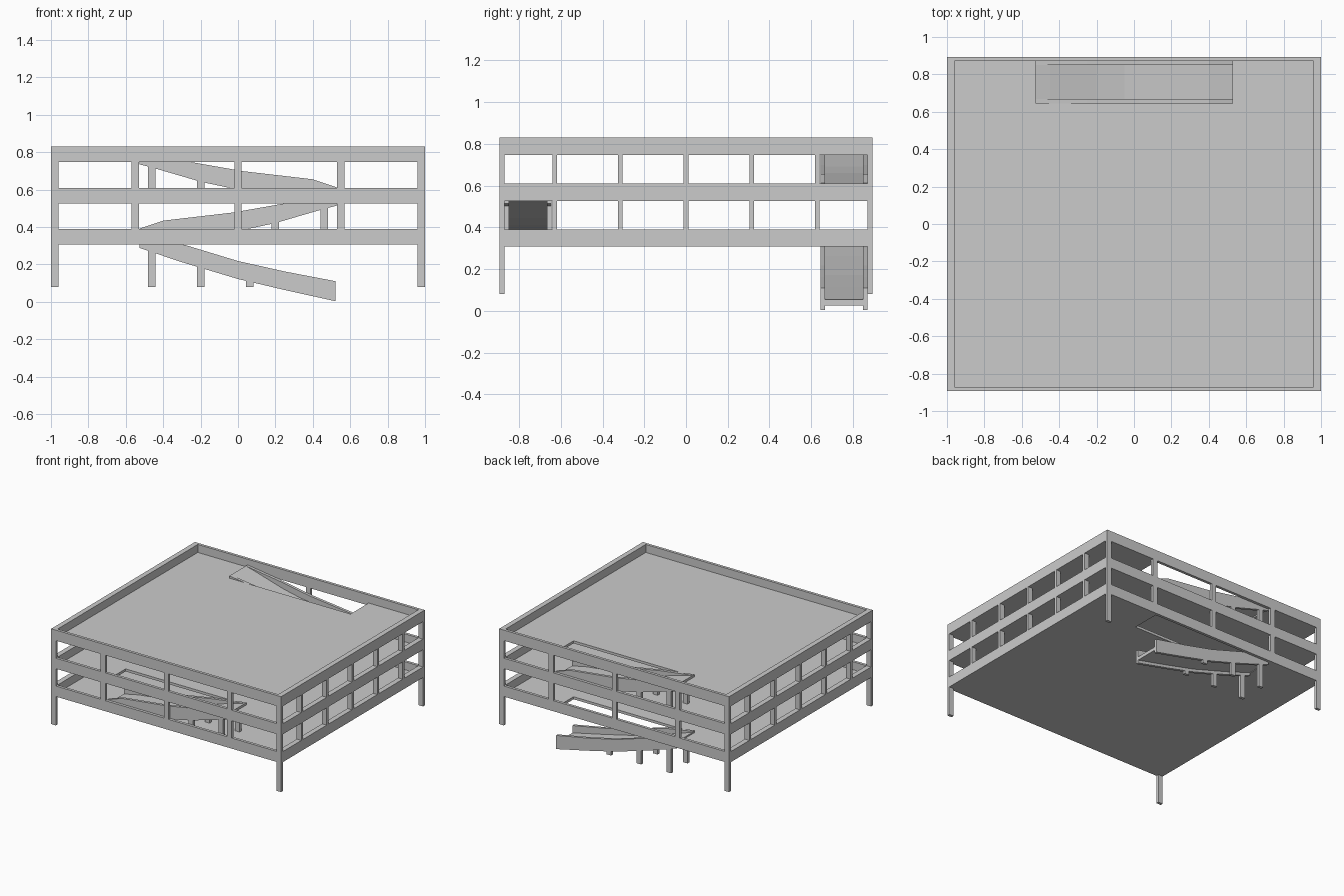
import bpy, bmesh

if "Cube" in bpy.data.objects:
    bpy.data.objects.remove(bpy.data.objects["Cube"])

HX, HY = 1.0, 0.893          # outer half sizes
TX, TY = 0.04, 0.022         # column / parapet thickness in x and y
BAND = 0.083                 # parapet height
SLAB = 0.02                  # floor thickness
LEVELS = [0.307, 0.526, 0.747]
RX, RY0, RY1 = 0.527, 0.645, 0.871   # ramp opening: half length, y range


def finish(name, bm):
    bmesh.ops.recalc_face_normals(bm, faces=bm.faces)
    mesh = bpy.data.meshes.new(name)
    bm.to_mesh(mesh)
    bm.free()
    ob = bpy.data.objects.new(name, mesh)
    bpy.context.collection.objects.link(ob)
    return ob


def add_prism(bm, pts, vec):
    """Closed polygon extruded along vec."""
    face = bm.faces.new([bm.verts.new(p) for p in pts])
    ext = bmesh.ops.extrude_face_region(bm, geom=[face], use_keep_orig=True)
    vs = [g for g in ext["geom"] if isinstance(g, bmesh.types.BMVert)]
    bmesh.ops.translate(bm, verts=vs, vec=vec)


def add_box(bm, x0, x1, y0, y1, z0, z1):
    add_prism(bm, [(x0, y0, z0), (x1, y0, z0), (x1, y1, z0), (x0, y1, z0)],
              (0, 0, z1 - z0))


def deck(name, z, side):
    """Floor slab with a ramp notch at the back (side=1) or front (side=-1)."""
    bm = bmesh.new()
    ix, iy = HX - TX, HY - TY
    outline = [(-ix, -iy), (ix, -iy), (ix, iy), (RX, iy),
               (RX, RY0), (-RX, RY0), (-RX, iy), (-ix, iy)]
    add_prism(bm, [(side * x, side * y, z) for x, y in outline], (0, 0, SLAB))
    finish(name, bm)


def parapet(name, z):
    bm = bmesh.new()
    for s in (-1, 1):
        y0, y1 = sorted((s * HY, s * (HY - TY)))
        add_box(bm, -HX, HX, y0, y1, z, z + BAND)
        x0, x1 = sorted((s * HX, s * (HX - TX)))
        add_box(bm, x0, x1, -HY + TY, HY - TY, z, z + BAND)
    finish(name, bm)


def columns(name, z0, z1, corners_only=False):
    bm = bmesh.new()
    cx, cy = HX - TX / 2, HY - TY / 2
    spots = [(sx * cx, sy * cy) for sx in (-1, 1) for sy in (-1, 1)]
    if not corners_only:
        spots += [(x, s * cy) for x in (-0.55, 0, 0.55) for s in (-1, 1)]
        spots += [(s * cx, y) for y in (-0.63, -0.315, 0, 0.315, 0.63)
                  for s in (-1, 1)]
    for x, y in spots:
        add_box(bm, x - TX / 2, x + TX / 2, y - TY / 2, y + TY / 2, z0, z1)
    finish(name, bm)


def ramp(name, top, bottom, dz, side, legs, leg_z):
    """Curved roadway between two side walls, standing on pairs of legs."""
    def p(x, y, z):
        return (side * x, side * y, z + dz)
    # side walls
    bm = bmesh.new()
    for y in (RY0, RY1 - TY):
        add_prism(bm, [p(x, y, z) for x, z in bottom + top[::-1]],
                  (0, side * TY, 0))
    finish(name + "_walls", bm)
    # roadway
    bm = bmesh.new()
    low = [p(x, RY0 + TY, z + 0.023) for x, z in bottom]
    high = [p(x, RY0 + TY, z + 0.05) for x, z in bottom]
    add_prism(bm, low + high[::-1], (0, side * (RY1 - RY0 - 2 * TY), 0))
    finish(name + "_roadway", bm)
    # legs
    bm = bmesh.new()
    for x, ztop in legs:
        for y in (RY0, RY1 - TY):
            ya, yb = sorted((side * y, side * (y + TY)))
            add_box(bm, side * x - TX / 2, side * x + TX / 2, ya, yb,
                    leg_z, ztop + dz)
    finish(name + "_legs", bm)


# decks, parapets
for i, z in enumerate(LEVELS):
    deck(f"deck_{i + 1}", z, -1 if i == 1 else 1)
    parapet(f"parapet_{i + 1}", z)

# columns
columns("ground_columns", 0.08, LEVELS[0], corners_only=True)
for i in (0, 1):
    columns(f"columns_{i + 1}", LEVELS[i] + BAND, LEVELS[i + 1])

# ramp from the ground to the first deck
ramp("ground_ramp",
     [(-RX, 0.345), (-0.28, 0.303), (0, 0.218), (0.25, 0.162), (0.522, 0.11)],
     [(-RX, 0.288), (-0.3, 0.212), (0, 0.122), (0.25, 0.063), (0.522, 0.003)],
     0, 1, [(-0.46, 0.275), (-0.2, 0.2), (0.063, 0.125)], 0.08)

# ramps between decks; the lower one is turned half round
top = [(-RX, 0.785), (-0.25, 0.747), (0.03, 0.698), (0.4, 0.655), (RX, 0.612)]
bottom = [(-RX, 0.735), (-0.45, 0.715), (-0.2, 0.642), (-0.05, 0.61),
          (0.4, 0.555), (RX, 0.528)]
legs = [(-0.46, 0.73), (-0.2, 0.655)]
ramp("middle_ramp", top, bottom, LEVELS[1] - LEVELS[2], -1, legs, LEVELS[0] + SLAB)
ramp("upper_ramp", top, bottom, 0, 1, legs, LEVELS[1] + SLAB)
